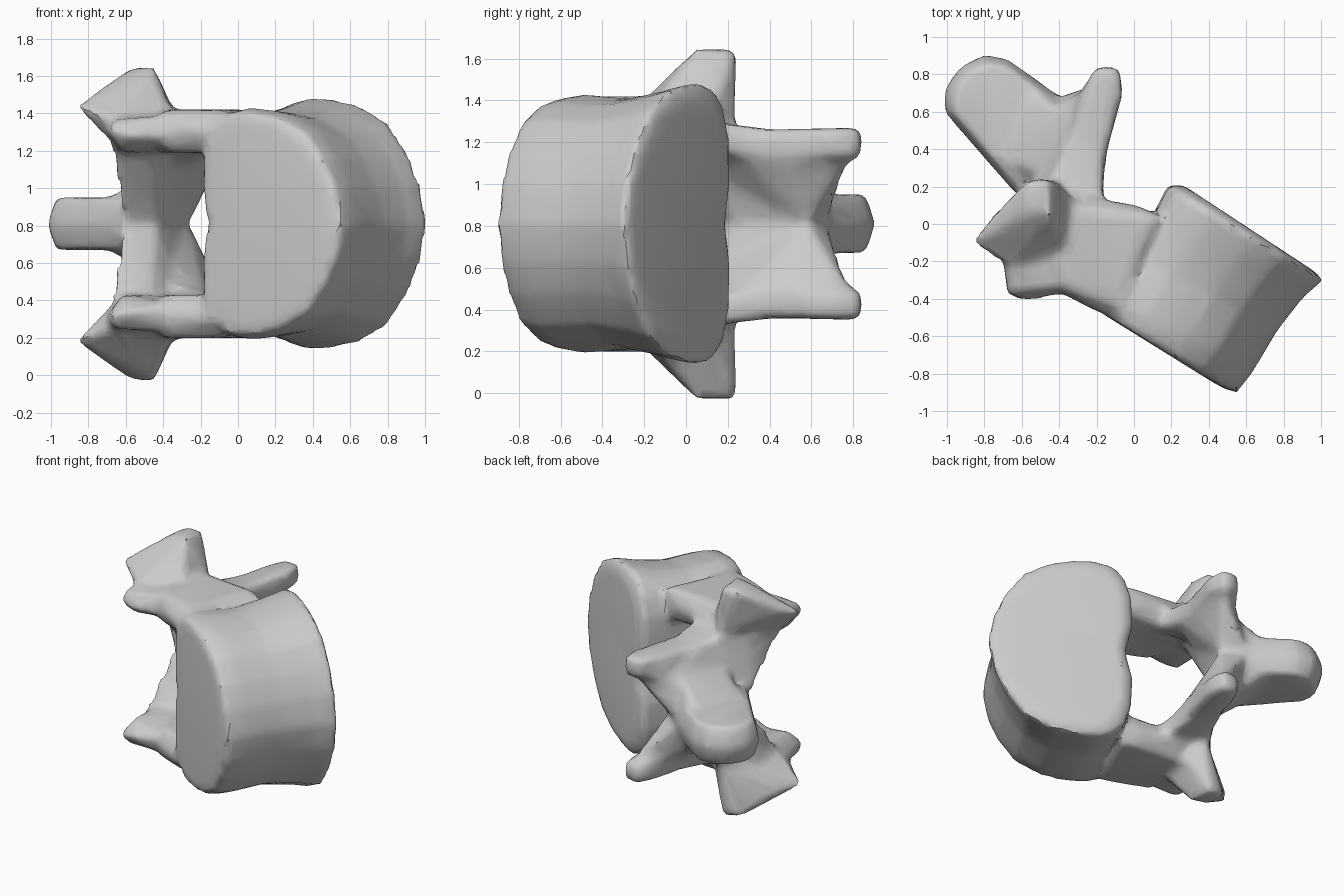
import bpy, bmesh
from mathutils import Vector

cube = bpy.data.objects.get("Cube")
if cube:
    bpy.data.objects.remove(cube, do_unlink=True)

MID = 0.81  # height of the symmetry plane

bone = bpy.data.materials.new("bone_grey")
bone.use_nodes = True
bone.diffuse_color = (0.6, 0.6, 0.6, 1)
bone.node_tree.nodes["Principled BSDF"].inputs["Base Color"].default_value = (0.6, 0.6, 0.6, 1)

bm = bmesh.new()


def hull(points):
    """Add the convex hull of the points as a closed part."""
    part = bmesh.new()
    for p in points:
        part.verts.new(p)
    res = bmesh.ops.convex_hull(part, input=part.verts)
    junk = {g for g in res["geom_interior"] + res["geom_unused"] if isinstance(g, bmesh.types.BMVert)}
    bmesh.ops.delete(part, geom=list(junk), context="VERTS")
    bmesh.ops.recalc_face_normals(part, faces=part.faces)
    mesh = bpy.data.meshes.new("part")
    part.to_mesh(mesh)
    part.free()
    bm.from_mesh(mesh)
    bpy.data.meshes.remove(mesh)


def pair(points):
    """Add a hull on both sides of the symmetry plane; heights are from the plane."""
    for s in (1, -1):
        hull([(x, y, MID + s * h) for x, y, h in points])


# Body: kidney-shaped rings lofted between the two end plates
half = [(0.05, 0), (0, 0.3), (0.01, 0.62), (0.06, 0.84), (0.15, 0.96), (0.27, 1), (0.42, 0.98),
        (0.56, 0.94), (0.75, 0.8), (0.88, 0.55), (0.96, 0.3), (1, 0)]
outline = half + [(u, -w) for u, w in half[-2:0:-1]]
rings = [  # back point, front point, half width
    ((-0.12, -0.51), (0.46, -0.87), 0.54),
    ((-0.20, -0.46), (0.55, -0.91), 0.60),
    ((-0.16, -0.37), (0.64, -0.79), 0.62),
    ((-0.02, -0.15), (0.77, -0.57), 0.60),
    ((0.10, 0.05), (0.91, -0.39), 0.64),
    ((0.18, 0.21), (1.02, -0.30), 0.68),
    ((0.26, 0.21), (0.96, -0.25), 0.60),
]
loops = []
for back, front, width in rings:
    b, f = Vector(back), Vector(front)
    loop = []
    for u, w in outline:
        p = b.lerp(f, u)
        loop.append(bm.verts.new((p.x, p.y, MID + w * width)))
    loops.append(loop)
n = len(outline)
faces = [bm.faces.new((lo[i], lo[(i + 1) % n], hi[(i + 1) % n], hi[i]))
         for lo, hi in zip(loops, loops[1:]) for i in range(n)]
faces += [bm.faces.new(loops[0][::-1]), bm.faces.new(loops[-1])]
bmesh.ops.recalc_face_normals(bm, faces=faces)

# Pedicles joining the body to the arch
pair([(x, y, h) for x, y in ((0.14, 0.04), (-0.08, -0.44), (-0.42, 0.1), (-0.4, -0.32))
      for h in (0.38, 0.61)]
     + [(0, 0.11, 0.5), (-0.3, 0.16, 0.5), (-0.2, -0.48, 0.5), (-0.38, -0.38, 0.5)])

# Front joint processes
pair([(-0.35, -0.37, 0.45), (-0.35, -0.33, 0.58), (-0.58, -0.42, 0.47), (-0.68, -0.39, 0.48),
      (-0.67, -0.35, 0.56), (-0.71, -0.2, 0.50), (-0.62, -0.3, 0.38), (-0.45, -0.3, 0.41),
      (-0.35, 0.1, 0.38), (-0.35, 0.1, 0.58), (-0.6, 0.1, 0.38), (-0.62, 0.05, 0.56)])

# Transverse processes
pair([(-0.87, -0.1, 0.63), (-0.79, 0.01, 0.65), (-0.57, 0.24, 0.83), (-0.46, 0.24, 0.84),
      (-0.45, 0.05, 0.84), (-0.57, 0.07, 0.83), (-0.33, 0.14, 0.58), (-0.35, -0.15, 0.58),
      (-0.66, -0.25, 0.55), (-0.72, -0.1, 0.47), (-0.42, 0.24, 0.45), (-0.5, -0.1, 0.38)])

# Rear joint processes
pair([(-0.47, 0.15, 0.28), (-0.47, 0.15, 0.47), (-0.17, 0.0, 0.38), (-0.17, 0.1, 0.49),
      (-0.15, 0.5, 0.28), (-0.17, 0.45, 0.45), (-0.38, 0.5, 0.25), (-0.34, 0.5, 0.43)])
pair([(-0.17, 0.3, 0.30), (-0.17, 0.3, 0.45), (-0.38, 0.35, 0.25), (-0.36, 0.3, 0.44),
      (-0.06, 0.70, 0.45), (-0.06, 0.70, 0.32), (-0.08, 0.84, 0.32), (-0.08, 0.84, 0.46),
      (-0.2, 0.84, 0.34), (-0.2, 0.84, 0.46), (-0.3, 0.69, 0.25), (-0.3, 0.66, 0.42)])

# Laminae closing the arch: the front edge rises to the front joints, the rear edge is a notch
pair([(-0.43, 0.22, 0), (-0.62, 0.17, 0), (-0.60, 0.10, 0.15), (-0.65, -0.05, 0.36),
      (-0.70, -0.15, 0.48), (-0.46, -0.08, 0.44), (-0.30, 0.15, 0.42), (-0.45, 0.25, 0.47),
      (-0.30, 0.50, 0)])
pair([(-0.26, 0.58, 0), (-0.42, 0.68, 0), (-0.56, 0.25, 0), (-0.36, 0.2, 0.2),
      (-0.20, 0.60, 0.15), (-0.13, 0.50, 0.30), (-0.17, 0.15, 0.42), (-0.46, 0.2, 0.43),
      (-0.34, 0.66, 0.30), (-0.28, 0.68, 0.15), (-0.10, 0.79, 0.34)])

# Flares from the laminae into the spinous process
pair([(-0.74, 0.36, 0.1), (-0.62, 0.72, 0.1), (-0.56, 0.25, 0.18), (-0.47, 0.25, 0.30),
      (-0.36, 0.60, 0.31), (-0.42, 0.66, 0.18), (-0.42, 0.3, 0), (-0.33, 0.6, 0)])

# Spinous process: a bevelled blade
blade = [(-1.02, 0.6), (-1.02, 0.72), (-0.94, 0.84), (-0.81, 0.91), (-0.68, 0.89),
         (-0.36, 0.66), (-0.38, 0.3), (-0.62, 0.14)]
centre = Vector((-0.68, 0.58))
inner = [centre.lerp(Vector(p), 0.86) for p in blade]
hull([(x, y, MID) for x, y in blade]
     + [(p.x, p.y, MID + s * 0.14) for p in inner for s in (1, -1)])

mesh = bpy.data.meshes.new("vertebra")
bm.to_mesh(mesh)
bm.free()
vertebra = bpy.data.objects.new("vertebra", mesh)
bpy.context.collection.objects.link(vertebra)

# Fuse the parts into one soft surface
remesh = vertebra.modifiers.new("fuse", "REMESH")
remesh.mode = "VOXEL"
remesh.voxel_size = 0.025
soften = vertebra.modifiers.new("soften", "SMOOTH")
soften.factor = 0.5
soften.iterations = 11
reduce = vertebra.modifiers.new("reduce", "DECIMATE")
reduce.ratio = 0.12
bpy.context.view_layer.update()
fused = bpy.data.meshes.new_from_object(
    vertebra.evaluated_get(bpy.context.evaluated_depsgraph_get()))
vertebra.modifiers.clear()
vertebra.data = fused
fused.materials.clear()
fused.materials.append(bone)

for o in bpy.context.selected_objects:
    o.select_set(False)
vertebra.select_set(True)
bpy.context.view_layer.objects.active = vertebra
bpy.ops.object.shade_smooth_by_angle(angle=0.6)
